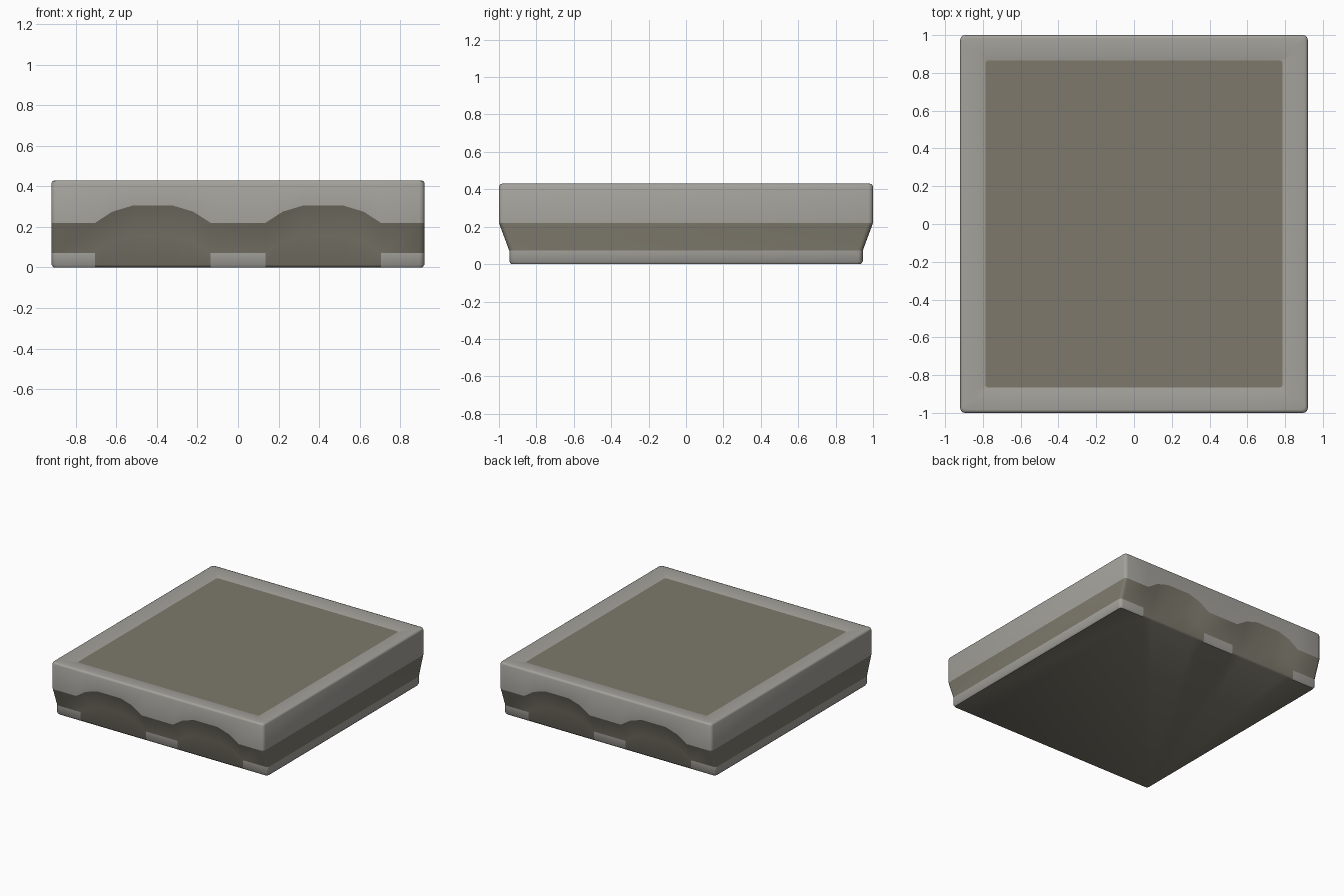
import bpy, bmesh, math

if "Cube" in bpy.data.objects:
    bpy.data.objects.remove(bpy.data.objects["Cube"])


def material(name, rgb):
    m = bpy.data.materials.new(name)
    m.diffuse_color = (*rgb, 1.0)
    m.use_nodes = True
    m.node_tree.nodes["Principled BSDF"].inputs["Base Color"].default_value = m.diffuse_color
    return m


light = material("light stone grey", (0.37, 0.36, 0.33))
dark = material("dark olive grey", (0.205, 0.19, 0.15))
LIGHT, DARK = 0, 1

ARCH_X = 0.42                                   # centre of each arch
ARCH = [(0.285, 0.0), (0.20, 0.055), (0.10, 0.085)]   # offset, rise
stations = sorted(s * ARCH_X + t * d for s in (-1, 1) for t in (-1, 1) for d, _ in ARCH)


def rise(x):
    d = abs(abs(x) - ARCH_X)
    for offset, r in ARCH:
        if abs(d - offset) < 1e-4:
            return r
    return 0.0


def ring(bm, hx, hy, r, z, arched=False):
    """Rounded rectangle, with stations for the arches along front and back."""
    def corner(sx, sy, a0):
        return [(sx * (hx - r) + r * math.cos(a0 + k * math.pi / 6),
                 sy * (hy - r) + r * math.sin(a0 + k * math.pi / 6), 0) for k in range(4)]
    pi = math.pi
    pts = corner(-1, -1, pi) + [(x, -hy, rise(x)) for x in stations]
    pts += corner(1, -1, 1.5 * pi) + corner(1, 1, 0)
    pts += [(x, hy, rise(x)) for x in reversed(stations)] + corner(-1, 1, 0.5 * pi)
    return [bm.verts.new((x, y, z + (dz if arched else 0))) for x, y, dz in pts]


bm = bmesh.new()
rings = [
    ring(bm, 0.91, 0.935, 0.02, 0.0),           # underside
    ring(bm, 0.92, 0.945, 0.025, 0.014),        # foot
    ring(bm, 0.92, 0.945, 0.025, 0.072, True),  # lower edge of the arched band
    ring(bm, 0.92, 1.0, 0.025, 0.22, True),     # upper edge of the arched band
    ring(bm, 0.92, 1.0, 0.025, 0.415),          # outer wall
    ring(bm, 0.915, 0.995, 0.022, 0.426),       # rounded lip
    ring(bm, 0.903, 0.983, 0.02, 0.43),
    ring(bm, 0.787, 0.865, 0.015, 0.411),       # rim sloping to the panel
]

# Walls: band is dark, foot is dark only beneath the arches
for level, (lo, hi) in enumerate(zip(rings, rings[1:])):
    n = len(lo)
    for i in range(n):
        j = (i + 1) % n
        f = bm.faces.new((lo[i], lo[j], hi[j], hi[i]))
        c = f.calc_center_median()
        under_arch = abs(c.y) > 0.93 and abs(abs(c.x) - ARCH_X) < 0.285
        f.material_index = DARK if level == 2 or (level < 2 and under_arch) else LIGHT

# Underside and sunken top panel
for verts in (list(reversed(rings[0])), rings[-1]):
    bm.faces.new(verts).material_index = DARK

# Smooth shading, kept sharp at colour borders and at hard corners
for f in bm.faces:
    f.smooth = True
for e in bm.edges:
    a, b = e.link_faces
    e.smooth = a.material_index == b.material_index and e.calc_face_angle(0) < math.radians(50)

mesh = bpy.data.meshes.new("tray_block")
bm.to_mesh(mesh)
bm.free()
mesh.materials.append(light)
mesh.materials.append(dark)
obj = bpy.data.objects.new("tray_block", mesh)
bpy.context.collection.objects.link(obj)
